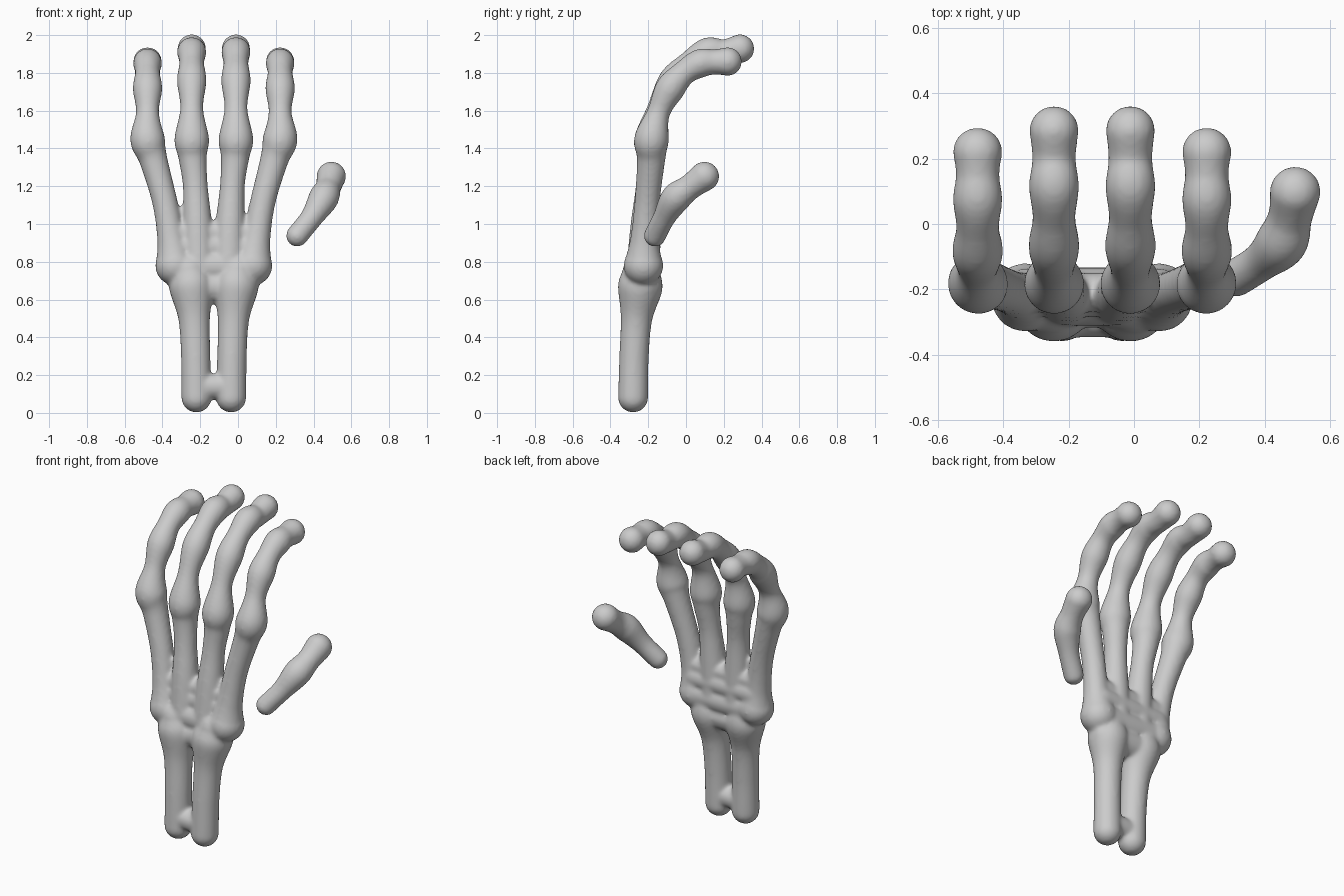
import bpy, bmesh
from math import sin, cos, pi
from mathutils import Vector, Matrix

if "Cube" in bpy.data.objects:
    bpy.data.objects.remove(bpy.data.objects["Cube"])

CX = -0.128  # mirror axis of the hand


def spline(a, b, c, d, t):
    return 0.5 * (2*b + (c-a)*t + (2*a-5*b+4*c-d)*t*t + (3*b-a-3*c+d)*t**3)


def tube(bm, pts, sides=28, steps=10):
    """Round-ended tube through (x, y, z, radius) points."""
    p = [Vector(q) for q in pts]
    p = [2*p[0]-p[1]] + p + [2*p[-1]-p[-2]]
    path = []
    for i in range(1, len(p)-2):
        path += [spline(*p[i-1:i+3], k/steps) for k in range(steps)]
    path.append(p[-2])
    rings = []
    for i, q in enumerate(path):
        t = (path[min(i+1, len(path)-1)] - path[max(i-1, 0)]).to_3d().normalized()
        ref = Vector((1, 0, 0)) if abs(t.x) < 0.8 else Vector((0, 0, 1))
        u = (ref - t*ref.dot(t)).normalized()
        v = t.cross(u)
        rings.append([bm.verts.new(q.to_3d() + q.w*(cos(2*pi*k/sides)*u + sin(2*pi*k/sides)*v))
                      for k in range(sides)])
    for a, b in zip(rings, rings[1:]):
        for k in range(sides):
            j = (k+1) % sides
            bm.faces.new((a[k], a[j], b[j], b[k]))
    bm.faces.new(rings[0][::-1])
    bm.faces.new(rings[-1])
    for q in (path[0], path[-1]):
        bmesh.ops.create_uvsphere(bm, u_segments=28, v_segments=18, radius=q.w,
                                  matrix=Matrix.Translation(q.to_3d()))


def finish(name, bm, smooth=8):
    """Fuse the overlapping tubes into one soft surface."""
    me = bpy.data.meshes.new(name)
    bm.to_mesh(me)
    bm.free()
    ob = bpy.data.objects.new(name, me)
    bpy.context.collection.objects.link(ob)
    r = ob.modifiers.new("fuse", 'REMESH')
    r.mode = 'VOXEL'
    r.voxel_size = 0.011
    r.use_smooth_shade = True
    s = ob.modifiers.new("soften", 'SMOOTH')
    s.factor = 0.5
    s.iterations = smooth


bm = bmesh.new()
for side in (-1, 1):
    def X(d):
        return CX + side*d
    # outer finger, wrist to tip
    tube(bm, [(X(.205), -.225, .78, .105), (X(.225), -.22, .92, .075), (X(.26), -.205, 1.12, .067),
              (X(.32), -.185, 1.34, .075), (X(.351), -.182, 1.45, .092), (X(.351), -.145, 1.59, .061),
              (X(.351), -.085, 1.715, .078), (X(.351), -.01, 1.80, .066), (X(.351), .075, 1.85, .076),
              (X(.351), .15, 1.858, .067), (X(.351), .22, 1.86, .076)])
    # middle finger, wrist to tip
    tube(bm, [(X(.08), -.225, .78, .09), (X(.087), -.215, 1.0, .078), (X(.098), -.20, 1.2, .066),
              (X(.112), -.185, 1.35, .075), (X(.117), -.182, 1.45, .092), (X(.117), -.145, 1.61, .061),
              (X(.117), -.07, 1.755, .078), (X(.117), .02, 1.85, .066), (X(.117), .115, 1.91, .077),
              (X(.117), .20, 1.91, .067), (X(.117), .286, 1.928, .076)])
    # forearm bone
    tube(bm, [(X(.092), -.28, .082, .08), (X(.096), -.275, .3, .078), (X(.104), -.262, .5, .084),
              (X(.117), -.243, .66, .118), (X(.13), -.235, .75, .1)])
# wrist and palm bridges
tube(bm, [(CX-.2, -.222, .78, .09), (CX, -.222, .775, .09), (CX+.2, -.222, .78, .09)])
tube(bm, [(CX-.15, -.23, .67, .088), (CX+.15, -.23, .67, .088)])
for z, w, r in ((.88, .2, .075), (.955, .2, .06)):
    tube(bm, [(CX-w, -.21, z, r), (CX+w, -.21, z, r)])
# thin link at the forearm base
tube(bm, [(CX-.09, -.28, .14, .068), (CX+.09, -.28, .14, .068)])
finish("hand_bones", bm)

# detached thumb
bm = bmesh.new()
tube(bm, [(.313, -.165, .938, .058), (.39, -.115, 1.035, .06), (.452, -.055, 1.135, .079),
          (.478, .02, 1.195, .068), (.494, .098, 1.252, .078)])
finish("thumb_bones", bm, 5)
